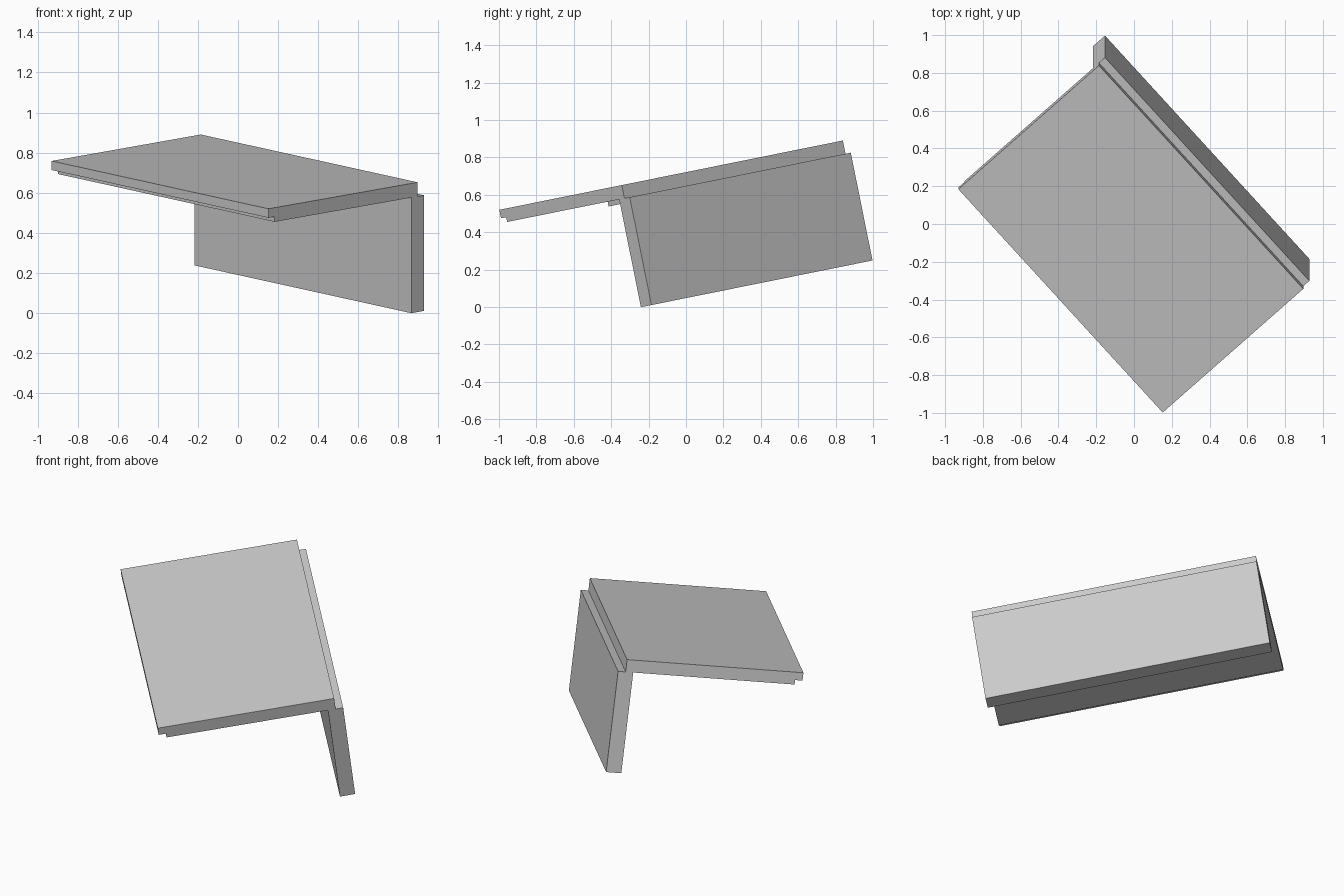
import bpy, bmesh, math
from mathutils import Matrix, Vector

if "Cube" in bpy.data.objects:
    bpy.data.objects.remove(bpy.data.objects["Cube"])

# Local frame: x across the board, y along its length, z normal to the board.
# Origin is the front corner of the top face.
LENGTH = 1.62
FRAME = (Matrix.Translation((0.152, -0.998, 0.52))
         @ Matrix.Rotation(math.radians(11.4), 4, 'X')
         @ Matrix.Rotation(math.radians(41.9), 4, 'Z'))


def extrude_profile(name, profile, y0, y1):
    """Extrude a closed x/z profile along the local length."""
    bm = bmesh.new()
    face = bm.faces.new([bm.verts.new((x, y0, z)) for x, z in profile])
    ext = bmesh.ops.extrude_face_region(bm, geom=[face])
    moved = [g for g in ext["geom"] if isinstance(g, bmesh.types.BMVert)]
    bmesh.ops.translate(bm, verts=moved, vec=Vector((0, y1 - y0, 0)))
    bmesh.ops.recalc_face_normals(bm, faces=bm.faces)
    mesh = bpy.data.meshes.new(name)
    bm.to_mesh(mesh)
    bm.free()
    obj = bpy.data.objects.new(name, mesh)
    obj.matrix_world = FRAME
    bpy.context.collection.objects.link(obj)
    return obj


def rect(x0, x1, z0, z1):
    return [(x0, z0), (x1, z0), (x1, z1), (x0, z1)]


# Board with a stepped lower front edge
extrude_profile("top_board",
                [(0, 0), (1.0, 0), (1.0, -0.072), (0.042, -0.072),
                 (0.042, -0.046), (0, -0.046)], 0, LENGTH)

# Upright panel under the rear edge, slightly overhanging it
extrude_profile("upright_panel", rect(0.957, 1.043, -0.66, -0.072), 0, LENGTH)

# Shallow pad under the board
extrude_profile("underside_pad", rect(0.25, 0.75, -0.098, -0.072), 0.55, 1.07)
